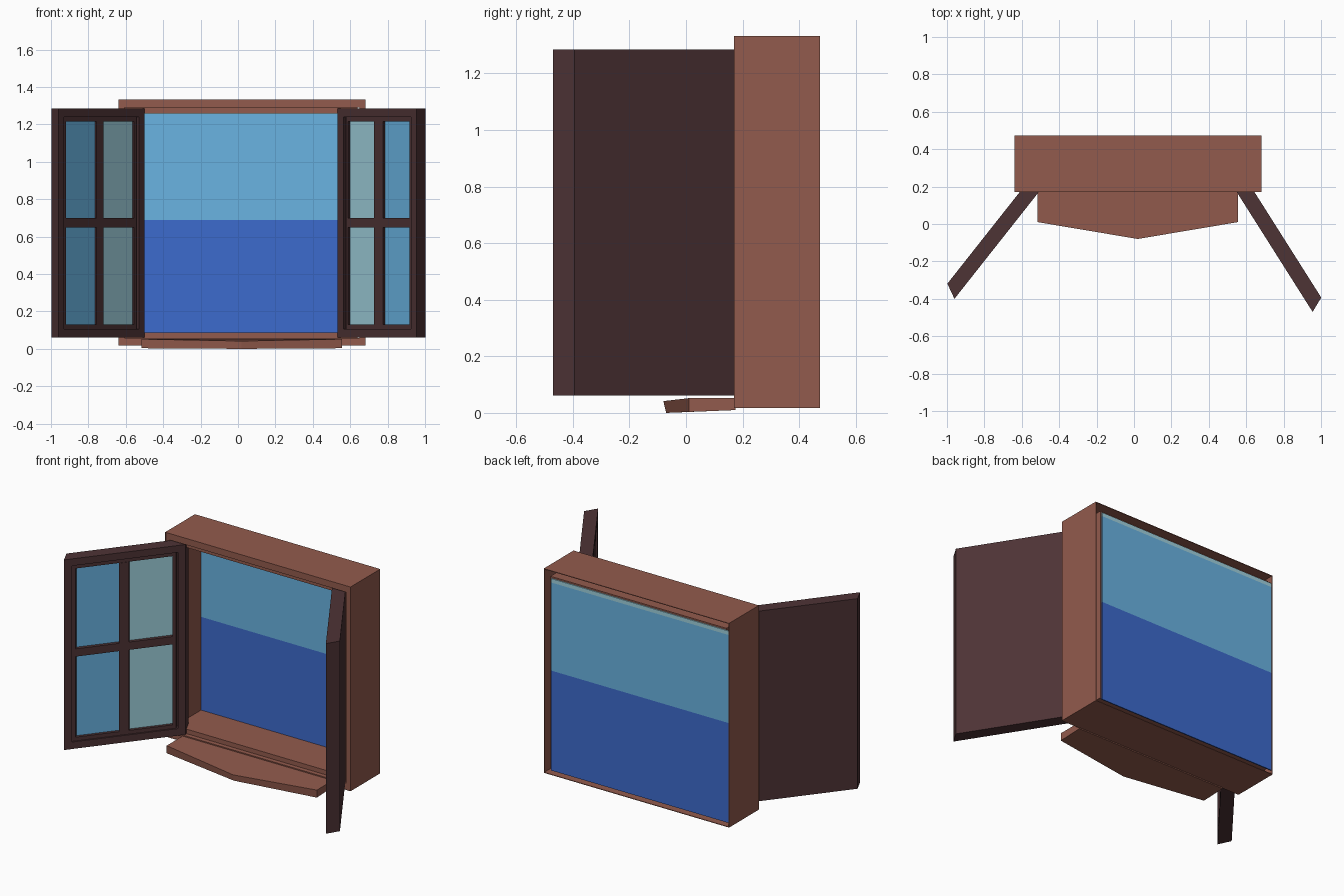
import bpy, bmesh
from mathutils import Vector

if "Cube" in bpy.data.objects:
    bpy.data.objects.remove(bpy.data.objects["Cube"])


def material(name, rgb):
    m = bpy.data.materials.new(name)
    m.diffuse_color = (*rgb, 1)
    m.use_nodes = True
    m.node_tree.nodes["Principled BSDF"].inputs["Base Color"].default_value = m.diffuse_color
    return m


WOOD = material("reddish_wood", (0.290, 0.104, 0.074))
DARK = material("dark_wood", (0.076, 0.033, 0.036))
SKY = material("sky_blue", (0.143, 0.455, 0.760))
SEA = material("sea_blue", (0.046, 0.145, 0.610))
PALE = material("pale_glass", (0.350, 0.640, 0.730))


def finish(name, bm, mat):
    bmesh.ops.recalc_face_normals(bm, faces=bm.faces)
    me = bpy.data.meshes.new(name)
    bm.to_mesh(me)
    bm.free()
    me.materials.append(mat)
    ob = bpy.data.objects.new(name, me)
    bpy.context.collection.objects.link(ob)
    return ob


def hull_prism(bm, low, high):
    """Closed solid between two matching loops of points."""
    a = [bm.verts.new(p) for p in low]
    b = [bm.verts.new(p) for p in high]
    n = len(a)
    bm.faces.new(a)
    bm.faces.new(b)
    for i in range(n):
        j = (i + 1) % n
        bm.faces.new((a[i], a[j], b[j], b[i]))


def block(bm, x0, x1, y0, y1, z0, z1, to=lambda x, y, z: (x, y, z)):
    loop = [(x0, y0), (x1, y0), (x1, y1), (x0, y1)]
    hull_prism(bm, [to(x, y, z0) for x, y in loop], [to(x, y, z1) for x, y in loop])


def ring(bm, x0, x1, z0, z1, tx, tz, y0, y1, to=lambda x, y, z: (x, y, z)):
    """Rectangular frame with side bars tx wide and rails tz high."""
    block(bm, x0, x0 + tx, y0, y1, z0, z1, to)
    block(bm, x1 - tx, x1, y0, y1, z0, z1, to)
    block(bm, x0 + tx, x1 - tx, y0, y1, z0, z0 + tz, to)
    block(bm, x0 + tx, x1 - tx, y0, y1, z1 - tz, z1, to)


# Window casing: thin deep shell, front face and separate inner frame
X0, X1, Z0, Z1 = -0.638, 0.682, 0.017, 1.332
bm = bmesh.new()
ring(bm, X0, X1, Z0, Z1, 0.004, 0.004, 0.17, 0.473)
finish("window_casing", bm, WOOD)
bm = bmesh.new()
ring(bm, X0 + 0.002, X1 - 0.002, Z0 + 0.002, Z1 - 0.002, 0.030, 0.040, 0.171, 0.21)
finish("front_frame", bm, WOOD)
bm = bmesh.new()
ring(bm, -0.613, 0.640, 0.055, 1.29, 0.025, 0.033, 0.20, 0.464)
finish("inner_frame", bm, WOOD)

# View behind the opening: sea, sky and a pale strip on top
for name, mat, za, zb in (("sea_panel", SEA, 0.045, 0.688),
                          ("sky_panel", SKY, 0.688, 1.255),
                          ("pale_top_strip", PALE, 1.255, 1.28)):
    bm = bmesh.new()
    block(bm, X0 + 0.003, 0.632, 0.464, 0.471, za, zb)
    finish(name, bm, mat)

# Pointed sill, dipping slightly to the front
outline = [(-0.515, 0.175), (-0.515, 0.01), (0.02, -0.08), (0.555, 0.01), (0.555, 0.175)]
bm = bmesh.new()
hull_prism(bm, [(x, y + (0.01 if y < 0 else 0), max(0, 0.003 + 0.04 * y)) for x, y in outline],
           [(x, y, 0.052 + min(0, 0.13 * y)) for x, y in outline])
finish("window_sill", bm, WOOD)


# Shutters: u runs from free end to hinge, w into the thickness
def shutter(side, origin, direction, inward, length, panes):
    o, d, n = Vector(origin), Vector(direction).normalized(), Vector(inward).normalized()

    def to(u, w, z):
        p = o + d * (u + 0.5 * w) + n * w          # slanted ends
        return (p.x, p.y, z)

    za, zb, zm = 0.061, 1.285, 0.675
    u0, u1, u2, u3 = panes
    back = 0.036
    bm = bmesh.new()
    block(bm, 0, length, back, 0.08, za, zb, to)
    ring(bm, 0, length, za, zb, u0 - 0.022, 0.045, 0, back, to)
    ring(bm, u0 - 0.022, u3 + 0.022, za + 0.045, zb - 0.045, 0.022, 0.024, 0.009, back, to)
    block(bm, u1, u2, 0.006, back, za + 0.069, zb - 0.069, to)
    for a, b in ((u0, u1), (u2, u3)):
        block(bm, a, b, 0.006, back, zm - 0.025, zm + 0.025, to)
    finish(side + "_shutter", bm, DARK)

    # Glass plates: sky on the free side, pale on the hinge side
    for name, mat, a, b in (("outer", SKY, u0, u1), ("inner", PALE, u2, u3)):
        bm = bmesh.new()
        for c, e in ((za + 0.069, zm - 0.025), (zm + 0.025, zb - 0.069)):
            block(bm, a, b, 0.028, back + 0.001, c, e, to)
        finish(side + "_" + name + "_glass", bm, mat)


shutter("left", (-0.96, -0.40, 0), (0.62, 0.785, 0), (-0.785, 0.62, 0),
        0.742, (0.07, 0.335, 0.395, 0.66))
shutter("right", (0.955, -0.47, 0), (-0.535, 0.845, 0), (0.845, 0.535, 0),
        0.79, (0.08, 0.345, 0.43, 0.695))
